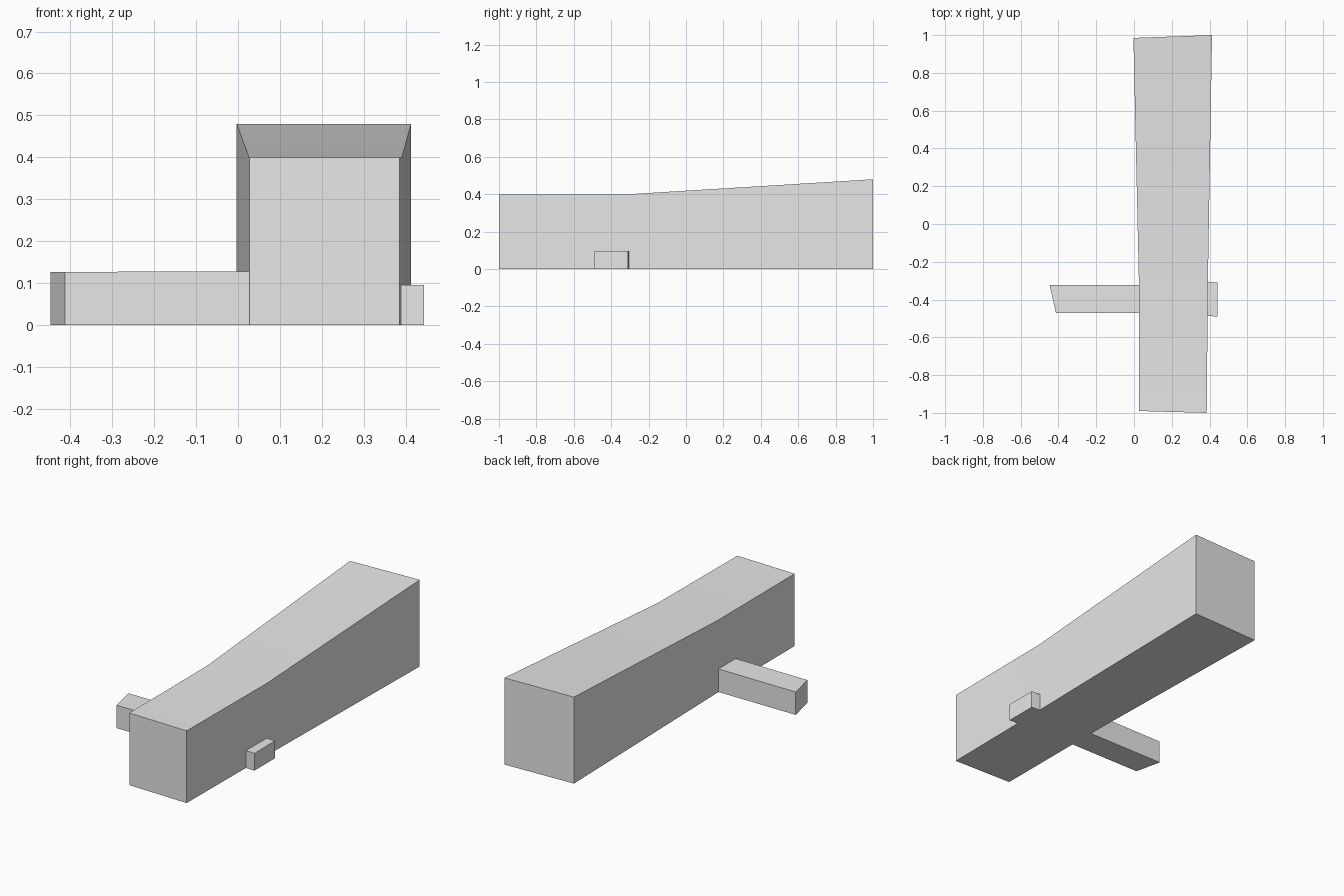
import bpy
import math

default_cube = bpy.data.objects.get("Cube")
if default_cube:
    bpy.data.objects.remove(default_cube, do_unlink=True)

grey = bpy.data.materials.new("plain grey")
grey.diffuse_color = (0.8, 0.8, 0.8, 1)
grey.use_nodes = True
grey.node_tree.nodes["Principled BSDF"].inputs["Base Color"].default_value = (0.8, 0.8, 0.8, 1)


def wall_block(name, footprint, roof):
    """Extrude a counter-clockwise ground outline up to the height given by roof(x, y).

    The outline runs up the right side and back down the left in matching pairs,
    so the floor and roof are strips of quads between the two sides.
    """
    n = len(footprint)
    verts = [(x, y, 0) for x, y in footprint] + [(x, y, roof(x, y)) for x, y in footprint]
    faces = [(i, (i + 1) % n, (i + 1) % n + n, i + n) for i in range(n)]
    for i in range(n // 2 - 1):
        strip = (i, i + 1, n - 2 - i, n - 1 - i)
        faces += [strip[::-1], tuple(v + n for v in strip)]
    mesh = bpy.data.meshes.new(name)
    mesh.from_pydata(verts, [], faces)
    mesh.materials.append(grey)
    obj = bpy.data.objects.new(name, mesh)
    bpy.context.collection.objects.link(obj)
    bpy.ops.object.select_all(action="DESELECT")
    obj.select_set(True)
    bpy.context.view_layer.objects.active = obj
    bpy.ops.object.shade_smooth_by_angle(angle=math.radians(30))
    return obj


# Long main hall, flat at the front and flaring up and out to the back
BREAK = -0.31
wall_block(
    "main_hall",
    [(0.385, -1.0), (0.391, BREAK), (0.413, 1.0), (-0.003, 0.985), (0.026, BREAK), (0.027, -0.99)],
    lambda x, y: 0.4 + 0.08 * max(0, y - BREAK) / (1 - BREAK),
)

# Low side wing with a slanted end wall
wall_block(
    "side_wing",
    [(0.03, -0.472), (0.03, -0.322), (-0.447, -0.322), (-0.413, -0.472)],
    lambda x, y: 0.128 + 0.003 * x,
)

# Small porch on the other side
wall_block(
    "side_porch",
    [(0.443, -0.49), (0.443, -0.31), (0.385, -0.305), (0.385, -0.486)],
    lambda x, y: 0.096,
)
